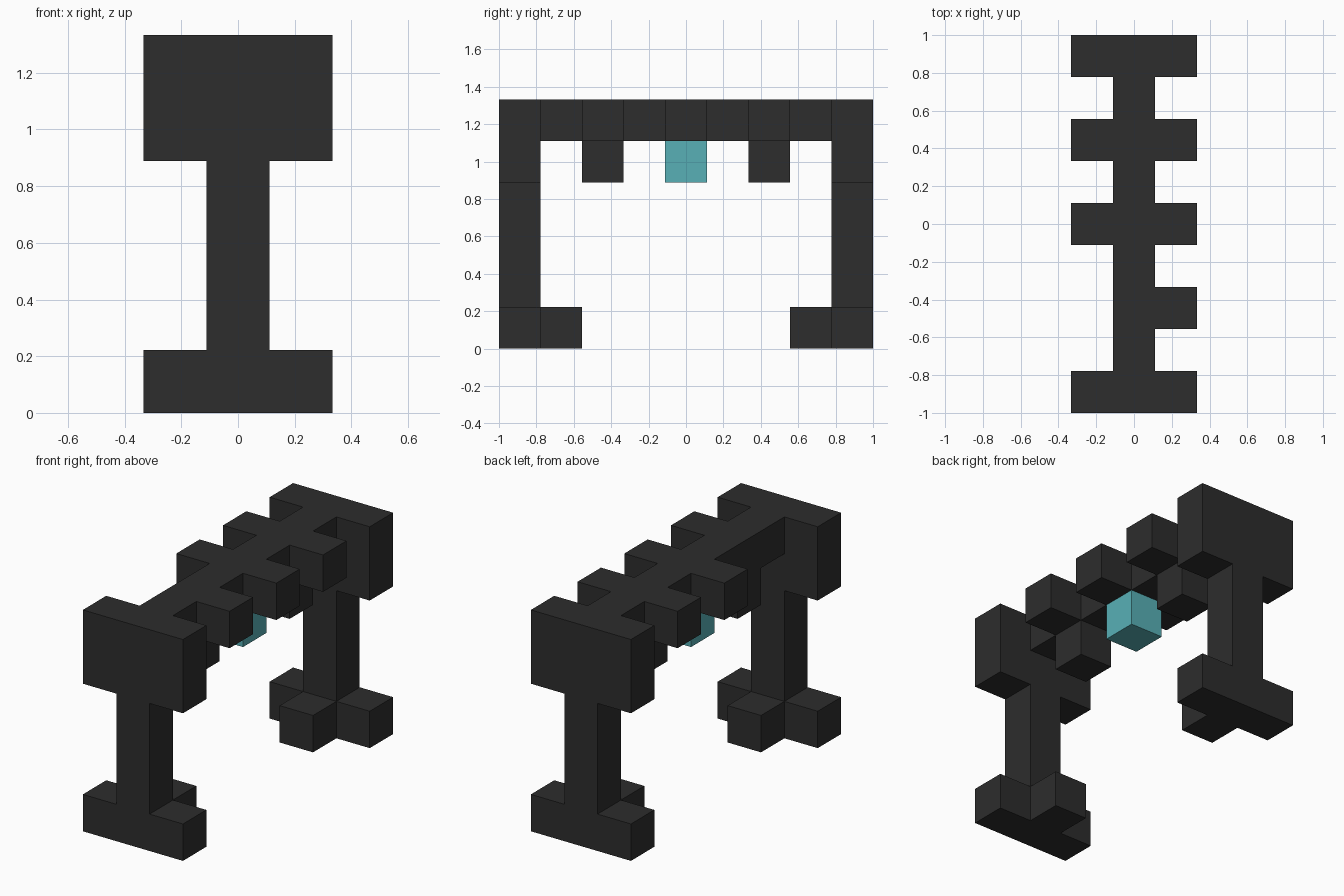
import bpy
import bmesh
from mathutils import Matrix, Vector

default = bpy.data.objects.get("Cube")
if default:
    bpy.data.objects.remove(default, do_unlink=True)

U = 2 / 9  # one block


def material(name, rgb):
    color = (*rgb, 1)
    mat = bpy.data.materials.new(name)
    mat.use_nodes = True
    mat.diffuse_color = color
    bsdf = mat.node_tree.nodes["Principled BSDF"]
    bsdf.inputs["Base Color"].default_value = color
    bsdf.inputs["Roughness"].default_value = 0.9
    return mat


charcoal = material("charcoal", (0.026, 0.026, 0.026))
teal = material("teal", (0.098, 0.434, 0.468))


def block(name, center, size=(1, 1, 1), mat=charcoal):
    """Box measured in blocks; center z is counted from the ground."""
    bm = bmesh.new()
    bmesh.ops.create_cube(bm, size=1, matrix=Matrix.Diagonal((*(Vector(size) * U), 1)))
    mesh = bpy.data.meshes.new(name)
    bm.to_mesh(mesh)
    bm.free()
    mesh.materials.append(mat)
    obj = bpy.data.objects.new(name, mesh)
    obj.location = Vector(center) * U
    bpy.context.collection.objects.link(obj)
    return obj


# Top beam running front to back
block("top_beam", (0, 0, 5.5), (1, 9, 1))

# Posts with feet, inward toes and shoulder blocks at both ends
for end, s in (("front", -1), ("back", 1)):
    block(f"{end}_post", (0, 4 * s, 3), (1, 1, 4))
    block(f"{end}_foot", (0, 4 * s, 0.5), (3, 1, 1))
    block(f"{end}_toe", (0, 3 * s, 0.5))
    block(f"{end}_hanging_block", (0, 2 * s, 4.5))
    for side, x in (("left", 1), ("right", -1)):
        block(f"{end}_{side}_shoulder", (x, 4 * s, 5), (1, 1, 2))

# Side ribs on the beam; the front right one is missing
for name, x, y in (("left_front_rib", 1, -2), ("left_middle_rib", 1, 0),
                   ("left_back_rib", 1, 2), ("right_middle_rib", -1, 0),
                   ("right_back_rib", -1, 2)):
    block(name, (x, y, 5.5))

# Glowing lamp under the centre of the beam
block("lamp", (0, 0, 4.5), mat=teal)
